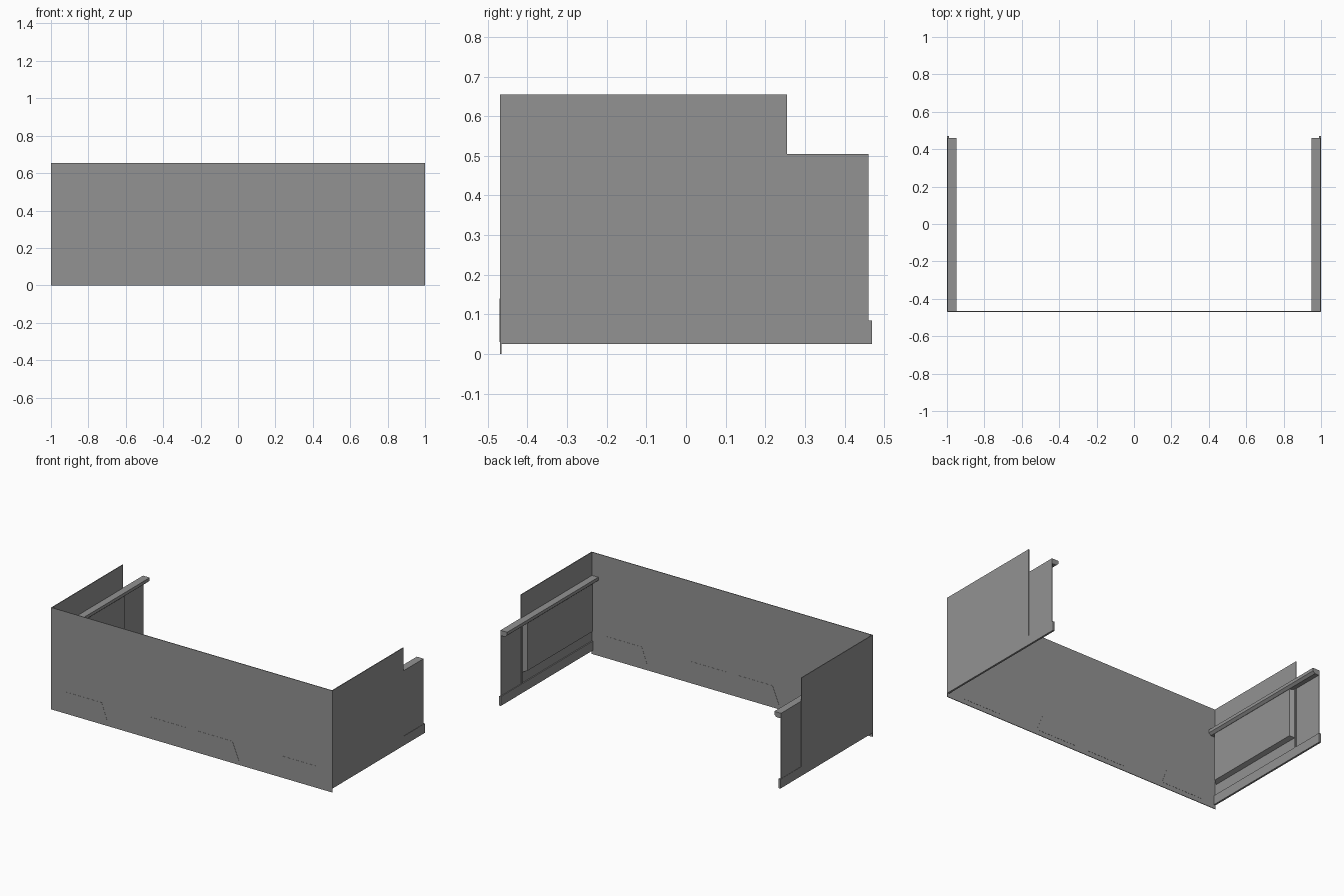
import bpy, bmesh

if "Cube" in bpy.data.objects:
    bpy.data.objects.remove(bpy.data.objects["Cube"])

# single neutral grey for the whole counter
grey = bpy.data.materials.new("neutral_grey")
grey.diffuse_color = (0.29, 0.29, 0.29, 1)
grey.use_nodes = True
grey.node_tree.nodes["Principled BSDF"].inputs["Base Color"].default_value = grey.diffuse_color


def finish(name, bm):
    bmesh.ops.recalc_face_normals(bm, faces=bm.faces[:])
    me = bpy.data.meshes.new(name)
    bm.to_mesh(me)
    bm.free()
    me.materials.append(grey)
    ob = bpy.data.objects.new(name, me)
    bpy.context.collection.objects.link(ob)
    return ob


def loft(name, ring_a, ring_b):
    """Closed solid between two matching rings of points."""
    bm = bmesh.new()
    a = [bm.verts.new(p) for p in ring_a]
    b = [bm.verts.new(p) for p in ring_b]
    bm.faces.new(a)
    bm.faces.new(b)
    for i in range(len(a)):
        j = (i + 1) % len(a)
        bm.faces.new((a[i], a[j], b[j], b[i]))
    return finish(name, bm)


def rect_x(x, y0, y1, z0, z1):
    return [(x, y0, z0), (x, y1, z0), (x, y1, z1), (x, y0, z1)]


def box(name, x0, x1, y0, y1, z0, z1):
    return loft(name, rect_x(x0, y0, y1, z0, z1), rect_x(x1, y0, y1, z0, z1))


# front sheet
box("front_panel", -1, 1, -0.470, -0.466, 0, 0.655)

for s, side in ((-1, "left"), (1, "right")):
    # tapered kick plates let into the lower front
    for part, outline in (
        ("inner", [(0.04, 0.03), (0.335, 0.03), (0.29, 0.14), (0.04, 0.14)]),
        ("outer", [(0.60, 0.03), (0.89, 0.03), (0.89, 0.14), (0.64, 0.14)]),
    ):
        loft(f"{side}_{part}_kick_plate",
             [(s * x, -0.471, z) for x, z in outline],
             [(s * x, -0.465, z) for x, z in outline])

    # end walls: tall front part, joint strip, lower rear part, baseboard
    box(f"{side}_tall_wall", s * 0.995, s, -0.468, 0.255, 0.085, 0.655)
    box(f"{side}_joint_strip", s * 0.988, s * 0.998, 0.25, 0.26, 0.085, 0.50)
    box(f"{side}_rear_wall", s * 0.993, s * 0.998, 0.255, 0.46, 0.085, 0.505)
    box(f"{side}_baseboard", s * 0.988, s, -0.468, 0.47, 0.025, 0.085)

    # inward capping rail with a chamfered underside
    profile = [(0.996, 0.472), (0.965, 0.472), (0.95, 0.485),
               (0.95, 0.505), (0.996, 0.505)]
    loft(f"{side}_cap_rail",
         [(s * x, -0.466, z) for x, z in profile],
         [(s * x, 0.46, z) for x, z in profile])

    # raised inner panel with slightly sloping edges
    loft(f"{side}_raised_panel",
         rect_x(s * 0.995, -0.455, 0.245, 0.155, 0.472),
         rect_x(s * 0.967, -0.435, 0.23, 0.165, 0.472))
